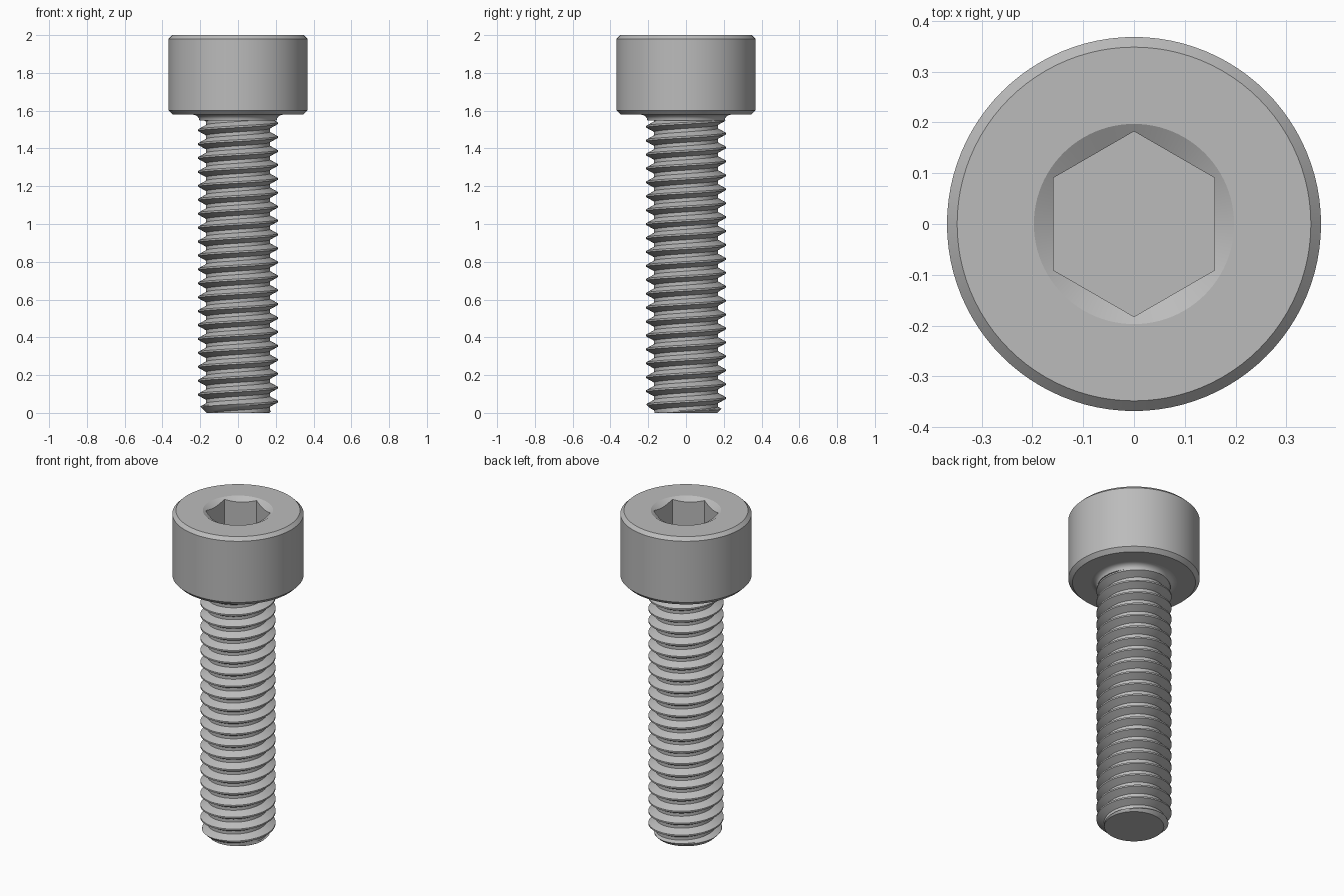
import bpy, bmesh, math

cube = bpy.data.objects.get("Cube")
if cube:
    bpy.data.objects.remove(cube)

MM = 2 / 19            # the screw is 19 mm long in total
SEG = 96
PITCH = 0.7 * MM
CREST, ROOT = 2 * MM, 1.6 * MM
SEAT = 15 * MM         # underside of the head
THREAD_TOP = SEAT - 0.03
PHASE = 0.06           # crest height on the +x side

steel = bpy.data.materials.new("grey steel")
steel.use_nodes = True
steel.diffuse_color = (0.5, 0.5, 0.5, 1)
steel.node_tree.nodes["Principled BSDF"].inputs["Base Color"].default_value = steel.diffuse_color


def finish(name, bm):
    bmesh.ops.remove_doubles(bm, verts=bm.verts, dist=1e-5)
    bmesh.ops.dissolve_degenerate(bm, edges=bm.edges, dist=1e-6)
    bmesh.ops.recalc_face_normals(bm, faces=bm.faces)
    mesh = bpy.data.meshes.new(name)
    bm.to_mesh(mesh)
    bm.free()
    mesh.materials.append(steel)
    obj = bpy.data.objects.new(name, mesh)
    bpy.context.collection.objects.link(obj)
    bpy.ops.object.select_all(action='DESELECT')
    obj.select_set(True)
    bpy.context.view_layer.objects.active = obj
    bpy.ops.object.shade_smooth_by_angle(angle=math.radians(25))
    return obj


def skin(bm, rings):
    """Join successive rings of (radius, angle, z) points with quads."""
    rings = [[bm.verts.new((r * math.cos(a), r * math.sin(a), z)) for r, a, z in ring]
             for ring in rings]
    for low, high in zip(rings, rings[1:]):
        for i in range(len(low) - 1):
            quad = (low[i], low[i + 1], high[i + 1], high[i])
            if len({tuple(round(c, 5) for c in v.co) for v in quad}) > 2:
                bm.faces.new(quad)
    return rings


ANGLES = [2 * math.pi * i / SEG for i in range(SEG + 1)]


def circle(r, z):
    return [(r, a, z) for a in ANGLES]


# Head: chamfered cylinder running over the rim into the hexagonal socket
APOTHEM, RIM, SLOPE = 1.5 * MM, 0.197, 0.577


def hexagon(a):
    return APOTHEM / math.cos((a + math.pi / 6) % (math.pi / 3) - math.pi / 6)


bm = bmesh.new()
rings = [circle(r, z) for r, z in ((0.24, SEAT), (0.345, SEAT), (0.368, SEAT + 0.023),
                                   (0.368, 1.98), (0.348, 2), (RIM, 2))]
rings.append([(hexagon(a), a, 2 - (RIM - hexagon(a)) * SLOPE) for a in ANGLES])
rings.append([(hexagon(a), a, 2 - 2 * MM) for a in ANGLES])
rings = skin(bm, rings)
bm.faces.new(rings[-1][:-1])
finish("socket_head", bm)

# Fillet between the head and the shank
bm = bmesh.new()
arc = [math.pi / 2 * i / 6 for i in range(7)]
profile = [(0.24 - 0.035 * math.sin(t), SEAT - 0.03 * (1 - math.cos(t))) for t in arc]
skin(bm, [circle(r, z) for r, z in profile + [(ROOT - 0.01, THREAD_TOP)]])
finish("neck_fillet", bm)


# Threaded shank: helical rows, trimmed by the end chamfer
def thread_radius(a, z):
    turn = ((z - PHASE) / PITCH - a / (2 * math.pi)) % 1
    d = min(turn, 1 - turn)
    flank = min(max((d - 1 / 16) / (5 / 16), 0), 1)
    return min(CREST + (ROOT - CREST) * flank, 0.167 + z)


STEPS = (-1 / 16, 1 / 16, 9 / 64, 7 / 32, 19 / 64, 3 / 8, 5 / 8, 45 / 64, 25 / 32, 55 / 64)
rows = []
for k in range(-3, int(THREAD_TOP / PITCH) + 2):
    for s in STEPS:
        row = []
        for a in ANGLES:
            z = PHASE + PITCH * (k + s + a / (2 * math.pi))
            z = min(max(z, 0), THREAD_TOP)
            row.append((thread_radius(a, z), a, z))
        rows.append(row)
bm = bmesh.new()
rings = skin(bm, rows)
bm.faces.new(rings[0][:-1])
finish("threaded_shank", bm)
